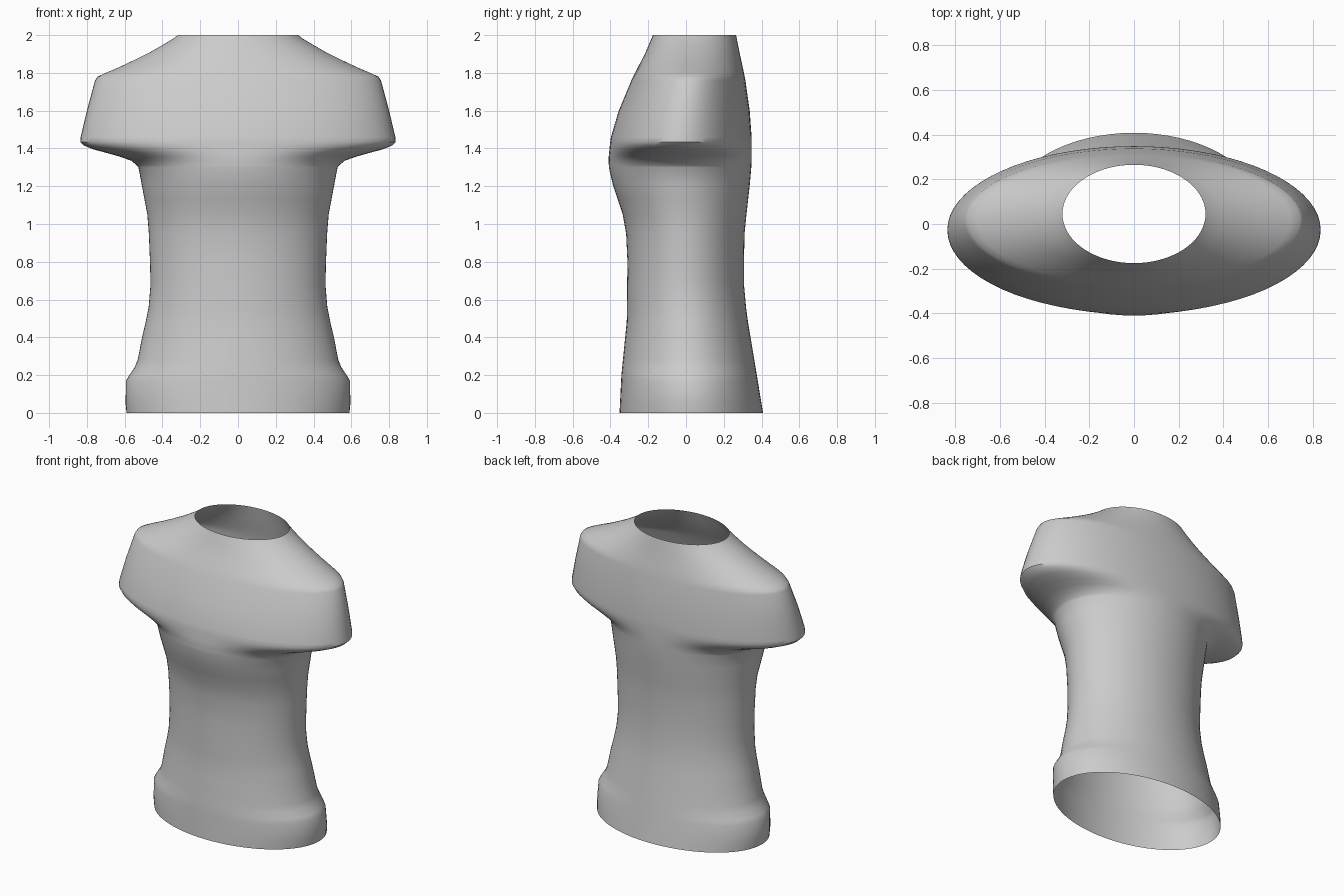
import bpy, bmesh, math

if "Cube" in bpy.data.objects:
    bpy.data.objects.remove(bpy.data.objects["Cube"])

# Cross-sections: height, half width
WIDTH = [(0, .59), (.05, .595), (.17, .593), (.2, .575), (.24, .548), (.28, .531),
         (.4, .508), (.48, .489), (.56, .473), (.68, .463), (.8, .466), (.95, .472),
         (1.05, .48), (1.13, .495), (1.21, .51), (1.3, .527), (1.31, .535),
         (1.335, .565), (1.355, .62), (1.375, .69), (1.395, .765), (1.415, .815),
         (1.435, .835), (1.46, .833), (1.6, .80), (1.76, .757), (1.78, .743),
         (1.8, .70), (1.83, .63), (1.87, .545), (1.91, .465), (1.95, .395),
         (1.98, .345), (2.0, .32)]
# Side silhouette: height, front y, back y
DEPTH = [(0, -.352, .408), (.2, -.342, .375), (.5, -.312, .325), (.65, -.312, .307),
         (.8, -.31, .307), (.95, -.317, .31), (1.05, -.335, .32), (1.2, -.385, .337),
         (1.28, -.408, .345), (1.35, -.41, .348), (1.45, -.4, .348), (1.55, -.375, .343),
         (1.7, -.318, .326), (1.8, -.27, .307), (1.9, -.218, .285), (2.0, -.175, .265)]
SIDES = 72


def depth_at(z):
    for (z0, f0, b0), (z1, f1, b1) in zip(DEPTH, DEPTH[1:]):
        if z <= z1:
            t = (z - z0) / (z1 - z0)
            return f0 + t * (f1 - f0), b0 + t * (b1 - b0)


# Torso garment: open shell lofted through elliptical rings
bm = bmesh.new()
rings = []
for z, half_w in WIDTH:
    front, back = depth_at(z)
    mid, half_d = (front + back) / 2, (back - front) / 2
    rings.append([bm.verts.new((half_w * math.cos(a), mid + half_d * math.sin(a), z))
                  for a in (2 * math.pi * i / SIDES for i in range(SIDES))])
for low, high in zip(rings, rings[1:]):
    for i in range(SIDES):
        j = (i + 1) % SIDES
        bm.faces.new((low[i], low[j], high[j], high[i]))
mesh = bpy.data.meshes.new("torso_shirt")
bm.to_mesh(mesh)
bm.free()

shirt = bpy.data.objects.new("torso_shirt", mesh)
bpy.context.collection.objects.link(shirt)
grey = bpy.data.materials.new("plain grey")
grey.diffuse_color = (0.6, 0.6, 0.6, 1)
grey.use_nodes = True
grey.node_tree.nodes["Principled BSDF"].inputs["Base Color"].default_value = grey.diffuse_color
mesh.materials.append(grey)

bpy.context.view_layer.objects.active = shirt
shirt.select_set(True)
bpy.ops.object.shade_smooth_by_angle(angle=math.radians(40))
